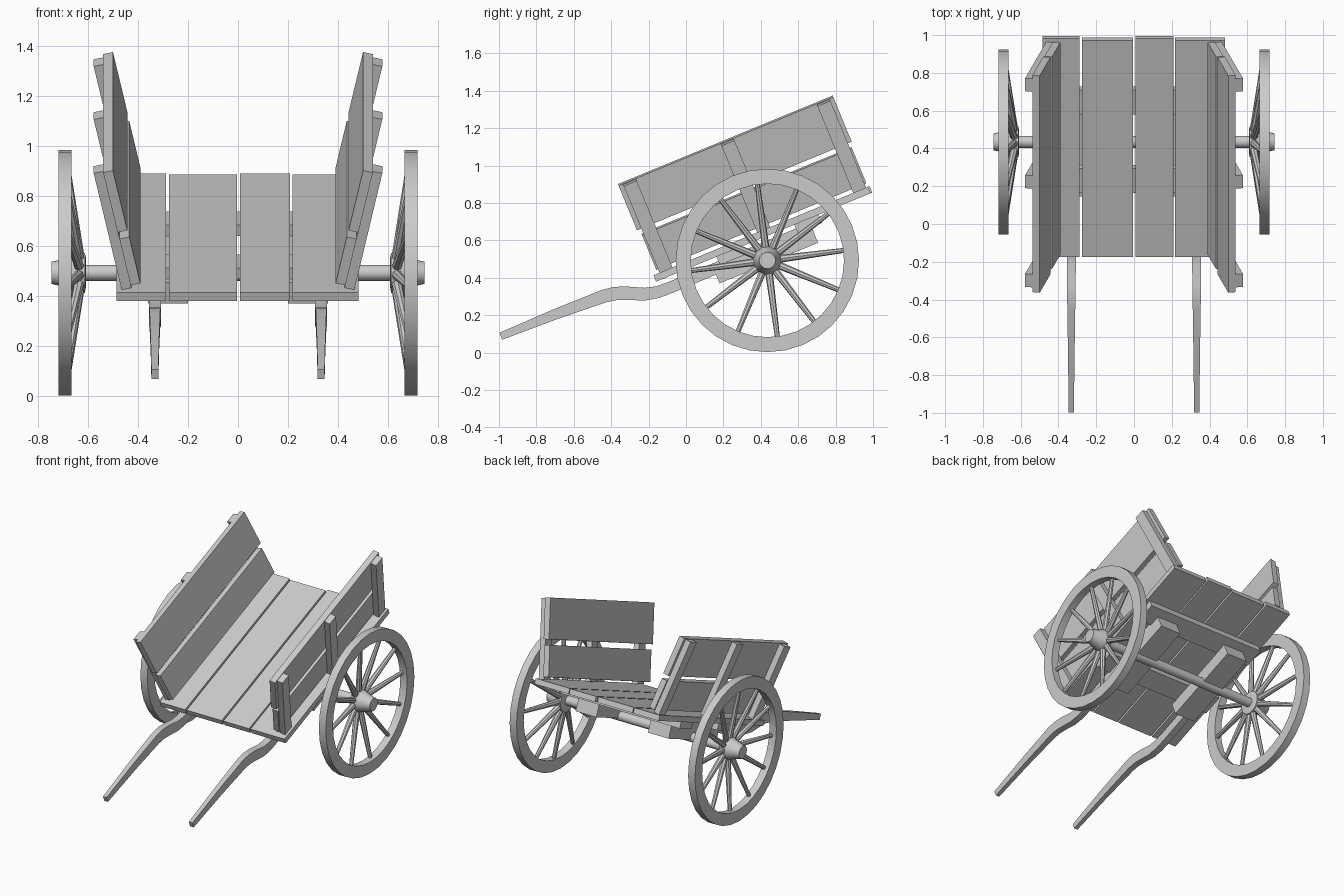
import bpy, bmesh, math
from mathutils import Matrix, Vector

cube = bpy.data.objects.get("Cube")
if cube:
    bpy.data.objects.remove(cube, do_unlink=True)

wood = bpy.data.materials.new("grey_wood")
wood.use_nodes = True
GREY = (0.6, 0.6, 0.6, 1)
wood.diffuse_color = GREY
wood.node_tree.nodes["Principled BSDF"].inputs["Base Color"].default_value = GREY

# Bed frame: x across, y along the sloping bed, z out of the bed
BED = Matrix.Translation((0, -0.174, 0.414)) @ Matrix.Rotation(math.radians(22.4), 4, 'X')
AXLE_Y, AXLE_Z = 0.435, 0.493


def finish(bm, name, matrix=Matrix(), smooth=False):
    bmesh.ops.transform(bm, matrix=matrix, verts=bm.verts)
    bmesh.ops.recalc_face_normals(bm, faces=bm.faces)
    mesh = bpy.data.meshes.new(name)
    bm.to_mesh(mesh)
    bm.free()
    mesh.materials.append(wood)
    obj = bpy.data.objects.new(name, mesh)
    bpy.context.collection.objects.link(obj)
    if smooth:
        bpy.ops.object.select_all(action='DESELECT')
        obj.select_set(True)
        bpy.context.view_layer.objects.active = obj
        bpy.ops.object.shade_smooth_by_angle(angle=math.radians(35))
    return obj


def box(name, xs, ys, zs, matrix=BED):
    bm = bmesh.new()
    bmesh.ops.create_cube(bm, size=1)
    for v in bm.verts:
        v.co = [(lo + hi) / 2 + c * (hi - lo) for c, (lo, hi) in zip(v.co, (xs, ys, zs))]
    return finish(bm, name, matrix)


def loft(bm, rings, closed=False):
    """Skin a list of equal-length rings; cap the ends unless closed."""
    rings = [[bm.verts.new(p) for p in ring] for ring in rings]
    pairs = list(zip(rings, rings[1:]))
    if closed:
        pairs.append((rings[-1], rings[0]))
    else:
        bm.faces.new(rings[0])
        bm.faces.new(rings[-1])
    for a, b in pairs:
        for i in range(len(a)):
            j = (i + 1) % len(a)
            bm.faces.new((a[i], a[j], b[j], b[i]))


def lathe(name, profile, sides, closed=False):
    """Turn (x, radius) points about the axle line."""
    bm = bmesh.new()
    turn = [2 * math.pi * i / sides for i in range(sides)]
    loft(bm, [[(x, r * math.cos(a), r * math.sin(a)) for a in turn] for x, r in profile], closed)
    return finish(bm, name, Matrix.Translation((0, AXLE_Y, AXLE_Z)), True)


# Bed planks, with slightly uneven ends
for i, (x0, x1, end) in enumerate([(-0.485, -0.288, 1.25), (-0.276, -0.004, 1.24),
                                   (0.008, 0.208, 1.25), (0.218, 0.482, 1.24)]):
    box(f"bed_plank_{i + 1}", (x0, x1), (0, end), (-0.037, 0))

# Cross battens under the bed
for name, y in (("front", 0.42), ("rear", 0.87)):
    box(f"{name}_cross_batten", (-0.46, 0.46), (y - 0.07, y + 0.07), (-0.085, -0.037))

# Axle
lathe("axle", [(-0.65, 0.032), (0.65, 0.032)], 16)

for side, s in (("left", 1), ("right", -1)):
    # Bolster carrying the axle
    box(f"{side}_axle_bolster", sorted((s * 0.2, s * 0.36)), (0.31, 0.88), (-0.175, -0.085))

    # Splayed side panel: two boards and three outer cleats
    lean = BED @ Matrix.Translation((s * 0.39, 0, 0.03)) @ Matrix.Rotation(s * math.radians(12.5), 4, 'Y')
    board = sorted((0, s * 0.04))
    box(f"{side}_lower_side_board", board, (0.025, 1.24), (0, 0.205), lean)
    box(f"{side}_upper_side_board", board, (0.01, 1.252), (0.24, 0.505), lean)
    for name, y in (("front", 0.035), ("middle", 0.6), ("rear", 1.155)):
        box(f"{side}_{name}_cleat", sorted((s * 0.04, s * 0.08)), (y, y + 0.075), (-0.015, 0.5), lean)

    # Curved, tapering shaft: centre y, centre z, height, width
    bm = bmesh.new()
    rear = BED @ Vector((0, 0.85, -0.09))
    path = [(-0.99, 0.088, 0.04, 0.028), (-0.7, 0.205, 0.056, 0.034), (-0.44, 0.302, 0.07, 0.042),
            (-0.38, 0.316, 0.072, 0.044), (-0.32, 0.318, 0.072, 0.046), (-0.22, 0.313, 0.068, 0.048),
            (-0.15, 0.324, 0.064, 0.048), (-0.08, 0.35, 0.062, 0.048), (rear.y, rear.z, 0.062, 0.048)]
    rings = []
    for i, (y, z, h, w) in enumerate(path):
        a, b = path[max(i - 1, 0)], path[min(i + 1, len(path) - 1)]
        up = Vector((0, a[1] - b[1], b[0] - a[0])).normalized() * h / 2
        mid, out = Vector((s * 0.332, y, z)), Vector((w / 2, 0, 0))
        rings.append([mid + out + up, mid - out + up, mid - out - up, mid + out - up])
    loft(bm, rings)
    finish(bm, f"{side}_shaft", smooth=True)

    # Wheel rim and hub
    lathe(f"{side}_wheel_rim", [(s * x, r) for x, r in
          ((0.664, 0.41), (0.664, 0.49), (0.717, 0.49), (0.717, 0.41))], 32, True)
    lathe(f"{side}_wheel_hub", [(s * x, r) for x, r in
          ((0.608, 0.06), (0.612, 0.08), (0.635, 0.08), (0.7, 0.056), (0.72, 0.05), (0.745, 0.044))], 16)

    # Dished spokes
    bm = bmesh.new()
    for k in range(12):
        a = math.radians(7.5 + 30 * k)
        ray = Vector((0, math.cos(a), math.sin(a)))
        start, end = ray * 0.05 + Vector((s * 0.632, 0, 0)), ray * 0.425 + Vector((s * 0.683, 0, 0))
        axis = end - start
        place = Matrix.Translation((start + end) / 2) @ axis.to_track_quat('Z', 'Y').to_matrix().to_4x4()
        bmesh.ops.create_cone(bm, cap_ends=True, segments=8, radius1=0.021, radius2=0.013,
                              depth=axis.length, matrix=place)
    finish(bm, f"{side}_wheel_spokes", Matrix.Translation((0, AXLE_Y, AXLE_Z)), True)
